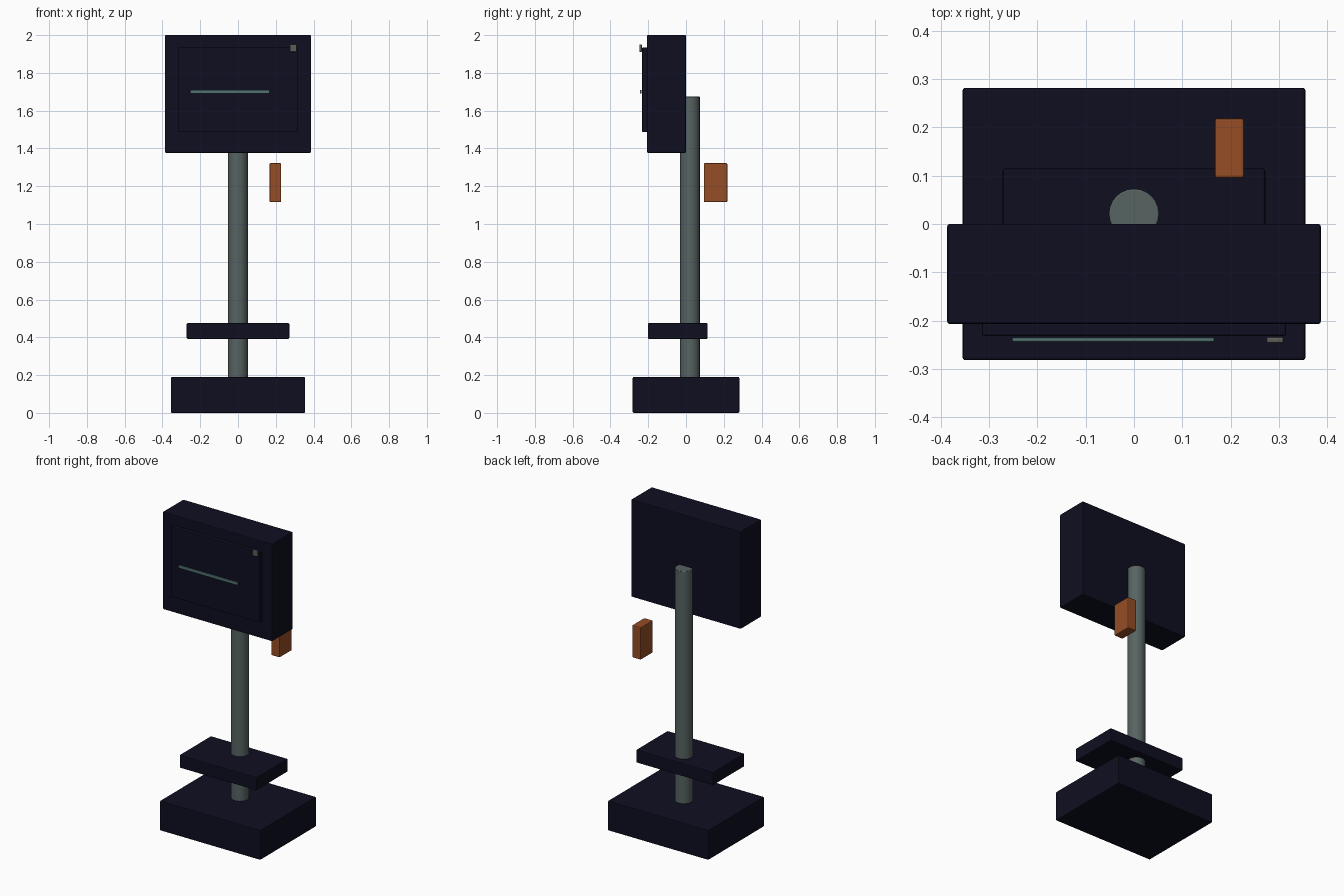
import bpy

if "Cube" in bpy.data.objects:
    bpy.data.objects.remove(bpy.data.objects["Cube"])


def material(name, rgb):
    m = bpy.data.materials.new(name)
    m.diffuse_color = (*rgb, 1)
    m.use_nodes = True
    m.node_tree.nodes["Principled BSDF"].inputs["Base Color"].default_value = m.diffuse_color
    return m


navy = material("dark navy", (0.0045, 0.0045, 0.015))
steel = material("grey steel", (0.095, 0.125, 0.122))
orange = material("burnt orange", (0.30, 0.075, 0.018))
teal = material("dull teal", (0.085, 0.17, 0.17))
grey = material("warm grey", (0.11, 0.11, 0.10))


def finish(ob, name, mat, bevel):
    ob.name = name
    ob.data.materials.append(mat)
    b = ob.modifiers.new("soft edges", 'BEVEL')
    b.width = bevel
    b.segments = 2
    b.limit_method = 'ANGLE'
    b.angle_limit = 0.8
    return ob


def box(name, x, y, z, mat, bevel=0.005):
    """Box from (min, max) ranges on each axis."""
    bpy.ops.mesh.primitive_cube_add(size=1, location=[(r[0] + r[1]) / 2 for r in (x, y, z)])
    ob = bpy.context.object
    ob.scale = [r[1] - r[0] for r in (x, y, z)]
    bpy.ops.object.transform_apply(location=False, rotation=False, scale=True)
    return finish(ob, name, mat, bevel)


# Stand: base block, shelf and pole
box("base", (-0.355, 0.355), (-0.282, 0.282), (0, 0.19), navy)
box("shelf", (-0.272, 0.272), (-0.202, 0.115), (0.392, 0.475), navy)
bpy.ops.mesh.primitive_cylinder_add(vertices=24, radius=0.052, depth=1.575,
                                    location=(0, 0.021, 0.8875))
pole = finish(bpy.context.object, "pole", steel, 0.003)
bpy.ops.object.shade_smooth_by_angle(angle=0.6)

# Head: housing, raised screen, light strip and indicator
box("head", (-0.387, 0.387), (-0.207, 0.0), (1.377, 2.0), navy)
box("screen", (-0.315, 0.315), (-0.232, -0.205), (1.487, 1.935), navy, 0.004)
box("light_strip", (-0.253, 0.167), (-0.244, -0.235), (1.69, 1.709), teal, 0.003)
box("indicator", (0.274, 0.31), (-0.247, -0.234), (1.911, 1.951), grey, 0.004)

# Separate side handset
box("handset", (0.167, 0.228), (0.095, 0.219), (1.116, 1.322), orange)
